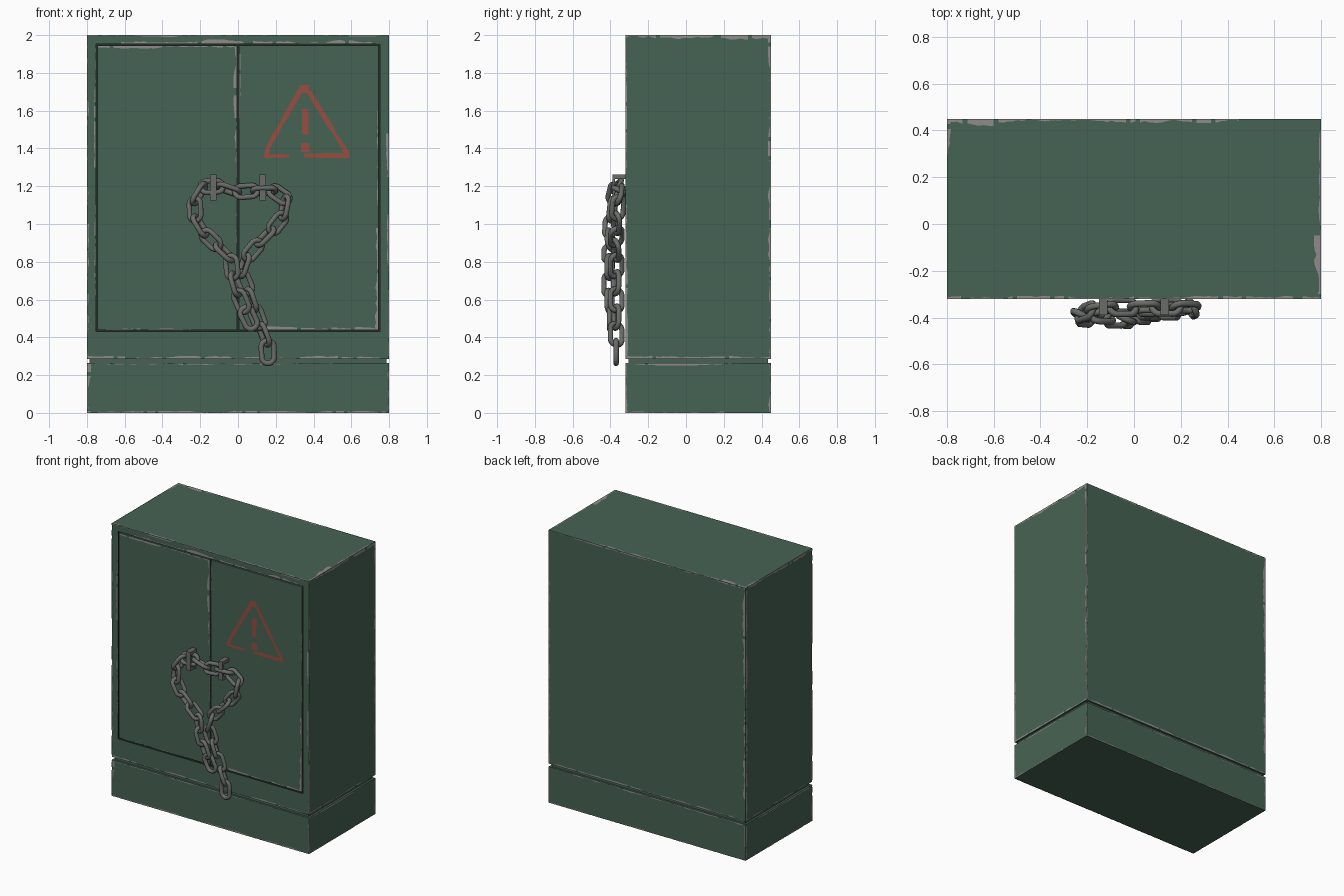
import bpy, bmesh, math, random
from mathutils import Vector, Matrix

if "Cube" in bpy.data.objects:
    bpy.data.objects.remove(bpy.data.objects["Cube"])

random.seed(7)


def material(name, rgb):
    m = bpy.data.materials.new(name)
    m.diffuse_color = (*rgb, 1)
    m.use_nodes = True
    m.node_tree.nodes["Principled BSDF"].inputs["Base Color"].default_value = m.diffuse_color
    return m


GREEN = material("green_paint", (0.062, 0.125, 0.087))
DARK = material("dark_gap", (0.015, 0.026, 0.02))
BARE = material("bare_metal", (0.27, 0.265, 0.26))
STEEL = material("chain_steel", (0.14, 0.15, 0.14))
RED = material("warning_red", (0.31, 0.075, 0.053))


def finish(name, bm, *mats):
    me = bpy.data.meshes.new(name)
    bm.to_mesh(me)
    bm.free()
    ob = bpy.data.objects.new(name, me)
    bpy.context.collection.objects.link(ob)
    for m in mats:
        me.materials.append(m)
    return ob


def add_box(bm, x, y, z):
    c = [(a + b) / 2 for a, b in (x, y, z)]
    s = [b - a for a, b in (x, y, z)]
    return bmesh.ops.create_cube(bm, size=1, matrix=Matrix.Translation(c) @ Matrix.Diagonal((*s, 1)))


def box(name, x, y, z, mat):
    bm = bmesh.new()
    add_box(bm, x, y, z)
    return finish(name, bm, mat)


X, F, B = 0.8, -0.32, 0.45          # half width, front and back planes

# base plinth and the recessed groove above it
box("base", (-X, X), (F, B), (0, 0.264), GREEN)
box("groove_core", (-X + 0.015, X - 0.015), (F + 0.015, B - 0.015), (0.26, 0.292), GREEN)

# cabinet body with a door opening sunk into the front
bm = bmesh.new()
add_box(bm, (-X, X), (F, B), (0.286, 2.0))
front = min(bm.faces, key=lambda f: f.calc_center_median().y)
for depth in (0, 0.02):
    bmesh.ops.inset_region(bm, faces=[front], thickness=0.01)
    for v in front.verts:
        v.co = (math.copysign(0.752, v.co.x), F + depth, 1.953 if v.co.z > 1 else 0.43)
for f in bm.faces:
    c = f.calc_center_median()
    f.material_index = int(c.y < F + 0.03 and c.y > F + 0.005)
finish("cabinet_body", bm, GREEN, DARK)

# two doors
for s, n in ((-1, "left"), (1, "right")):
    box(n + "_door", tuple(sorted((s * 0.005, s * 0.743))), (F + 0.002, F + 0.02), (0.439, 1.944), GREEN)

# door handles: bracket with two feet and a bar
bm = bmesh.new()
for s in (-1, 1):
    hx = (s * 0.131 - 0.018, s * 0.131 + 0.018)
    add_box(bm, hx, (-0.39, -0.376), (1.125, 1.262))
    for z in (1.125, 1.238):
        add_box(bm, hx, (-0.38, F + 0.003), (z, z + 0.024))
finish("door_handles", bm, STEEL)


def ribbon(bm, p, q, side, normal, wmin, wmax, centred=False, step=0.02, chip=0.0):
    """Ragged flat strip from p to q, growing towards side."""
    p, q, side, normal = map(Vector, (p, q, side, normal))
    n = max(2, int((q - p).length / step))
    w = (wmin + wmax) / 2
    prev = None
    for i in range(n + 1):
        w = min(wmax, max(wmin, w + random.uniform(-0.5, 0.5) * (wmax - wmin)))
        c = p.lerp(q, i / n) + normal * 0.002
        a = c - side * w / 2 if centred else c
        pair = (bm.verts.new(a), bm.verts.new(a + side * w))
        if prev and random.random() >= chip:
            f = bm.faces.new((prev[0], pair[0], pair[1], prev[1]))
            f.normal_update()
            if f.normal.dot(normal) < 0:
                f.normal_flip()
        prev = pair
    bmesh.ops.delete(bm, geom=[v for v in bm.verts if not v.link_faces], context='VERTS')


# worn paint on the front: (x, z) start, (x, z) end, inward (x, z), max width
bm = bmesh.new()
L, R, U, D = (1, 0), (-1, 0), (0, 1), (0, -1)
FRONT = [
    ((-X, .3), (-X, 1.0), L, .016), ((-X, 1.1), (-X, 1.98), L, .01),
    ((X, 1.25), (X, 1.5), R, .016), ((X, .75), (X, 1.05), R, .012), ((X, .3), (X, .65), R, .007),
    ((-X, 2), (X, 2), D, .009), ((-X, .287), (.75, .287), U, .014),
    ((-X, 0), (-X, .26), L, .022), ((X, .02), (X, .22), R, .016),
    ((-X, 0), (X, 0), U, .011), ((-X, .263), (.5, .263), D, .01),
    ((-.62, 1.955), (.05, 1.955), U, .022), ((.08, 1.955), (.75, 1.955), U, .018),
    ((-.753, 1.3), (-.753, 1.93), R, .01), ((-.753, .6), (-.753, 1.1), R, .007),
    ((-.74, 1.943), (-.02, 1.943), D, .013), ((-.006, 1.3), (-.006, 1.94), R, .019),
    ((-.006, .9), (-.006, 1.3), R, .007), ((.006, 1.5), (.006, 1.9), L, .008),
    ((.742, .44), (.742, .98), R, .024), ((.742, 1.1), (.742, 1.6), R, .006),
    ((.15, .44), (.74, .44), U, .018), ((-.7, .44), (-.25, .44), U, .006),
]
for (x0, z0), (x1, z1), (sx, sz), w in FRONT:
    ribbon(bm, (x0, F, z0), (x1, F, z1), (sx, 0, sz), (0, -1, 0), w * 0.25, w, chip=0.12)
# worn paint on the back
for (x0, z0), (x1, z1), (sx, sz), w in [
        ((-X, .45), (-X, 1.99), L, .024), ((X, .3), (X, 1.9), R, .008), ((-X, 2), (X, 2), D, .01),
        ((-X, .287), (X, .287), U, .014), ((-X, .263), (.6, .263), D, .012),
        ((-X, 0), (X, 0), U, .008), ((-X, 0), (-X, .25), L, .01)]:
    ribbon(bm, (x0, B, z0), (x1, B, z1), (sx, 0, sz), (0, 1, 0), w * 0.25, w, chip=0.1)
# worn paint on both sides: (y, z)
for s in (-1, 1):
    for (y0, z0), (y1, z1), (sy, sz), w in [
            ((F, 2), (B, 2), D, .022), ((B, .3), (B, 2), R, .017), ((F, .3), (F, 1.1), L, .012),
            ((F, 1.3), (F, 1.95), L, .007), ((F, .287), (B, .287), U, .013), ((F, .263), (.3, .263), D, .011),
            ((F, 0), (F, .25), L, .014), ((B, 0), (B, .25), R, .014), ((F, 0), (.2, 0), U, .008)]:
        ribbon(bm, (s * X, y0, z0), (s * X, y1, z1), (0, sy, sz), (s, 0, 0), w * 0.25, w, chip=0.1)
# worn paint on the top: (x, y)
for (x0, y0), (x1, y1), (sx, sy), w in [
        ((-.58, B), (.45, B), D, .017), ((-X, B), (-.6, B), D, .03), ((X, F), (X, -.05), R, .03),
        ((X, -.05), (X, .4), R, .01), ((-X, .3), (-X, B), L, .02), ((-X, F), (X, F), U, .012)]:
    ribbon(bm, (x0, y0, 2), (x1, y1, 2), (sx, sy, 0), (0, 0, 1), w * 0.25, w, chip=0.1)
finish("worn_edges", bm, BARE)

# painted warning triangle and exclamation mark, on the right door
bm = bmesh.new()
for (x0, z0), (x1, z1), a, b in [
        ((.15, 1.39), (.335, 1.715), .015, .028), ((.375, 1.70), (.58, 1.37), .015, .028),
        ((.325, 1.715), (.375, 1.715), .03, .045), ((.15, 1.36), (.27, 1.36), .018, .026),
        ((.35, 1.362), (.59, 1.362), .018, .03), ((.145, 1.35), (.16, 1.4), .02, .026),
        ((.356, 1.475), (.356, 1.61), .034, .05), ((.356, 1.38), (.356, 1.43), .035, .05)]:
    d = Vector((x1 - x0, 0, z1 - z0)).normalized()
    ribbon(bm, (x0, F + 0.001, z0), (x1, F + 0.001, z1), (-d.z, 0, d.x), (0, -1, 0), a, b, True, 0.022)
finish("warning_sign", bm, RED)

# chain path: rear strand end, up the right, through the handles, down the left in front
PATH = [Vector(p) for p in (
    (.16, -.37, .274), (.155, -.37, .38), (.10, -.37, .51), (.06, -.37, .63), (.015, -.37, .74),
    (.05, -.37, .83), (.13, -.37, .92), (.215, -.37, 1.0), (.265, -.36, 1.09), (.245, -.355, 1.165),
    (.13, -.35, 1.19), (.06, -.355, 1.165), (-.03, -.355, 1.17), (-.13, -.355, 1.215),
    (-.215, -.375, 1.185), (-.235, -.39, 1.10), (-.22, -.40, .99), (-.12, -.403, .895),
    (-.02, -.405, .80), (-.03, -.405, .71), (.02, -.405, .58), (.078, -.405, .458))]


def along(dist):
    for a, b in zip(PATH, PATH[1:]):
        seg = (b - a).length
        if dist <= seg:
            return a.lerp(b, dist / seg)
        dist -= seg
    return PATH[-1]


def add_link(bm, a, b, roll, r=0.0145, bend=0.034, half=0.027, n=16, k=8):
    """Stadium-shaped ring of round wire lying along a-b."""
    t = (b - a).normalized()
    nrm = Vector((0, -1, 0))
    nrm = (nrm - t * nrm.dot(t)).normalized()
    nrm = Matrix.Rotation(roll, 3, t) @ nrm
    side = t.cross(nrm)
    mid = (a + b) / 2
    rings = []
    for i in range(n):
        ang = math.tau * (i + 0.5) / n
        out = t * math.sin(ang) + side * math.cos(ang)
        c = mid + out * bend + t * math.copysign(half, math.sin(ang))
        rings.append([bm.verts.new(c + out * r * math.cos(math.tau * j / k) + nrm * r * math.sin(math.tau * j / k))
                      for j in range(k)])
    for i in range(n):
        p, q = rings[i], rings[(i + 1) % n]
        for j in range(k):
            bm.faces.new((p[j], q[j], q[(j + 1) % k], p[(j + 1) % k])).smooth = True


total = sum((b - a).length for a, b in zip(PATH, PATH[1:]))
count = round(total / 0.096)
bm = bmesh.new()
for i in range(count):
    roll = 0 if i in (0, count - 1) else math.radians(25 if i % 2 == 0 else -65)
    add_link(bm, along(total * i / count), along(total * (i + 1) / count), roll)
bmesh.ops.recalc_face_normals(bm, faces=bm.faces)
finish("chain", bm, STEEL)
